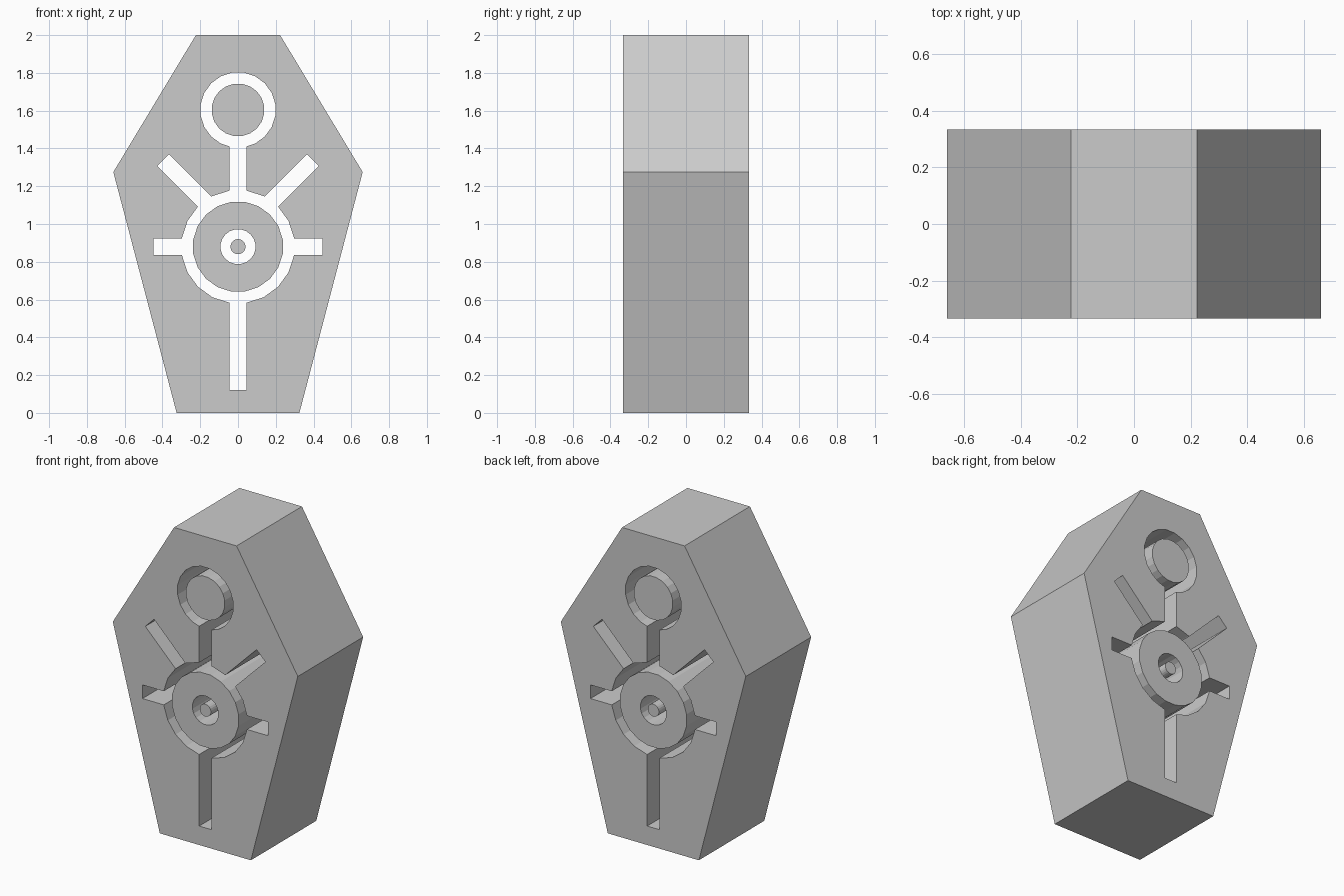
import bpy
import math
from mathutils import Vector

cube = bpy.data.objects.get("Cube")
if cube:
    bpy.data.objects.remove(cube)

DEPTH = 0.666
SIDES = 20
RING_Z, WHEEL_Z = 1.604, 0.88
BAR = 0.088

stone = bpy.data.materials.new("grey stone")
stone.use_nodes = True
grey = (0.6, 0.6, 0.6, 1)
stone.diffuse_color = grey
stone.node_tree.nodes["Principled BSDF"].inputs["Base Color"].default_value = grey


def prism(name, outline, depth=DEPTH):
    """Extrude an x-z outline along y, centred on y = 0."""
    n = len(outline)
    verts = [(x, y, z) for y in (-depth / 2, depth / 2) for x, z in outline]
    faces = [tuple(range(n)), tuple(reversed(range(n, 2 * n)))]
    faces += [(i, i + n, (i + 1) % n + n, (i + 1) % n) for i in range(n)]
    mesh = bpy.data.meshes.new(name)
    mesh.from_pydata(verts, [], faces)
    mesh.materials.append(stone)
    obj = bpy.data.objects.new(name, mesh)
    bpy.context.collection.objects.link(obj)
    return obj


def disc(name, z, radius, depth=DEPTH):
    turn = 2 * math.pi / SIDES
    return prism(name, [(radius * math.cos((i + 0.5) * turn),
                         z + radius * math.sin((i + 0.5) * turn))
                        for i in range(SIDES)], depth)


def bar(name, start, end):
    """Slot cutter of constant width between two x-z points."""
    a, b = Vector(start), Vector(end)
    d = (b - a).normalized() * BAR / 2
    side = Vector((-d.y, d.x))
    return prism(name, [a - side, b - side, b + side, a + side], 1)


def cut(target, cutter):
    """Subtract the cutter, bake the result and drop the cutter."""
    cutter.hide_render = True
    mod = target.modifiers.new("cut", "BOOLEAN")
    mod.operation = "DIFFERENCE"
    mod.solver = "EXACT"
    mod.object = cutter
    bpy.context.view_layer.objects.active = target
    bpy.ops.object.modifier_apply(modifier=mod.name)
    bpy.data.objects.remove(cutter)


# Six-sided slab
half = [(0.325, 0), (0.66, 1.275), (0.223, 2)]
body = prism("body", half + [(-x, z) for x, z in reversed(half)])

# Round openings
cut(body, disc("ring_cutter", RING_Z, 0.2, 1))
cut(body, disc("wheel_cutter", WHEEL_Z, 0.3, 1))

# Upright, side and slanted slots
cut(body, bar("neck_cutter", (0, 1.1), (0, 1.5)))
cut(body, bar("stem_cutter", (0, 0.122), (0, 0.7)))
for s in (-1, 1):
    cut(body, bar("arm_cutter", (s * 0.2, WHEEL_Z), (s * 0.448, WHEEL_Z)))
    cut(body, bar("slant_cutter", (s * 0.1, 1.041), (s * 0.397, 1.338)))

# Loose cores inside the openings
disc("upper_core", RING_Z, 0.14)
wheel = disc("wheel_core", WHEEL_Z, 0.24)
cut(wheel, disc("hub_cutter", WHEEL_Z, 0.093, 1))
disc("hub_pin", WHEEL_Z, 0.04)
